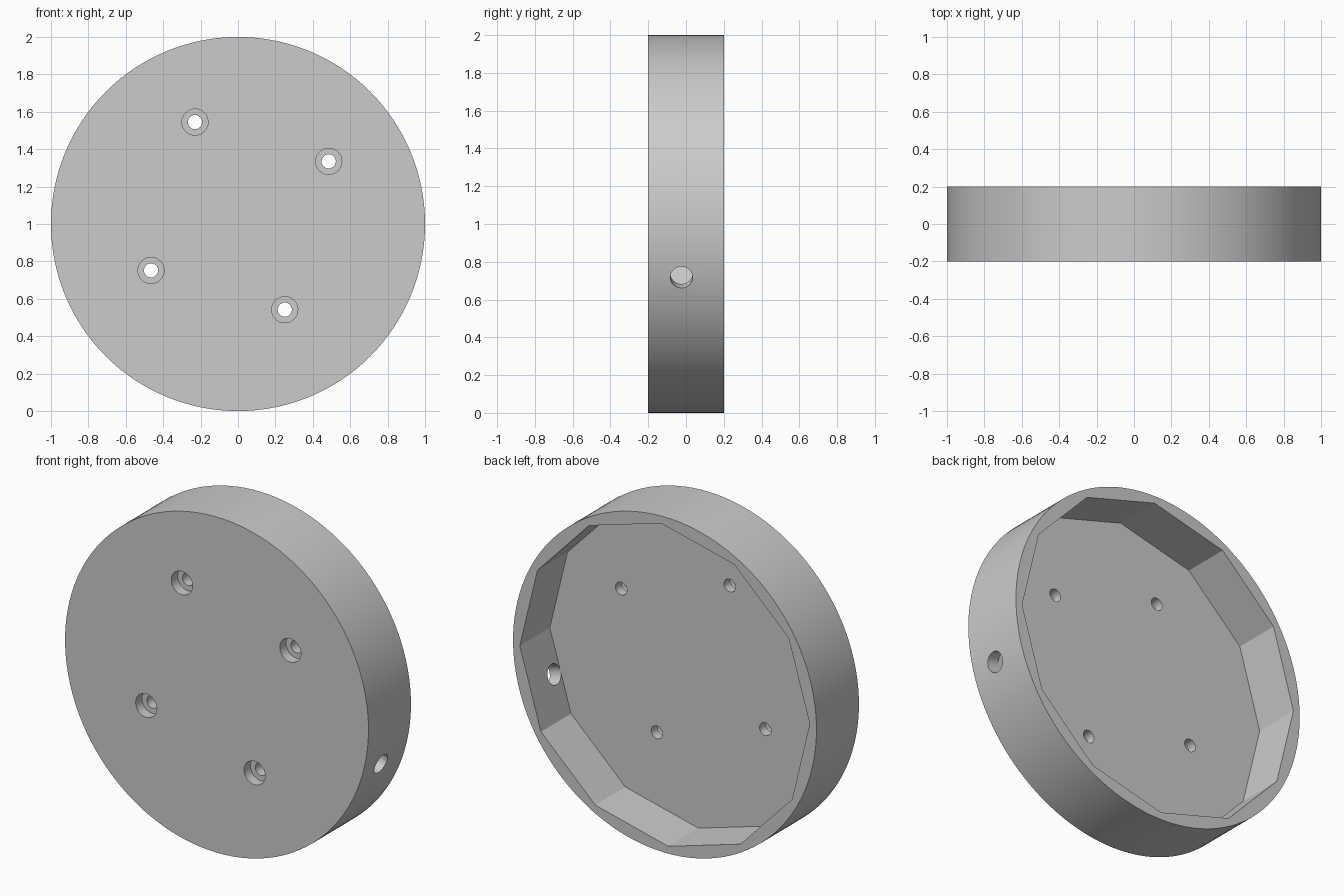
import bpy
from math import radians, pi, sin, cos
from mathutils import Matrix

cube = bpy.data.objects.get("Cube")
if cube:
    bpy.data.objects.remove(cube, do_unlink=True)

FRONT, BACK, FLOOR = -0.2, 0.2, -0.083
TILT = radians(-16.4)      # turn of the whole bolt pattern about the disc axis
CENTRE_Z = 1.0


def disc_along_y(name, x, z, radius, y0, y1, sides, turn=0.0):
    """Cylinder along y from y0 to y1; its first corner lies at angle turn."""
    bpy.ops.mesh.primitive_cylinder_add(vertices=sides, radius=radius, depth=y1 - y0)
    ob = bpy.context.object
    ob.name = name
    # Put a corner on the x axis, stand the axis along y, then turn about it
    ob.data.transform(Matrix.Rotation(-turn, 4, 'Y') @ Matrix.Rotation(pi / 2, 4, 'X')
                      @ Matrix.Rotation(pi / 2, 4, 'Z'))
    ob.location = (x, (y0 + y1) / 2, z)
    return ob


def cut(target, cutter):
    cutter.hide_render = True
    mod = target.modifiers.new("cut", 'BOOLEAN')
    mod.operation, mod.solver, mod.object = 'DIFFERENCE', 'EXACT', cutter
    bpy.context.view_layer.objects.active = target
    bpy.ops.object.modifier_apply(modifier=mod.name)
    bpy.data.objects.remove(cutter, do_unlink=True)


# Round housing
housing = disc_along_y("round_housing", 0, CENTRE_Z, 1.0, FRONT, BACK, 128)

# Twelve-sided pocket open to the back
cut(housing, disc_along_y("pocket_cutter", 0, CENTRE_Z, 0.956, FLOOR, BACK + 0.1,
                          12, TILT + radians(15)))

# Four counterbored screw holes
for x, z in [(-0.23, 1.545), (0.485, 1.335), (-0.465, 0.752), (0.25, 0.542)]:
    cut(housing, disc_along_y("counterbore_cutter", x, z, 0.07, FRONT - 0.1, FRONT + 0.06, 32))
    cut(housing, disc_along_y("screw_hole_cutter", x, z, 0.038, FRONT - 0.1, FLOOR + 0.1, 32))

# Cable hole through the rim, square to one flat of the pocket
bpy.ops.mesh.primitive_cylinder_add(vertices=32, radius=0.059, depth=0.3)
cable = bpy.context.object
cable.rotation_euler = (0, pi / 2 - TILT, 0)
cable.location = (0.97 * cos(TILT), -0.024, CENTRE_Z + 0.97 * sin(TILT))
cut(housing, cable)

# Single grey material
grey = bpy.data.materials.new("plain_grey")
grey.use_nodes = True
colour = (0.6, 0.6, 0.6, 1.0)
grey.diffuse_color = colour
grey.node_tree.nodes["Principled BSDF"].inputs["Base Color"].default_value = colour
housing.data.materials.clear()
housing.data.materials.append(grey)

# Smooth curved walls, crisp edges
bpy.ops.object.select_all(action='DESELECT')
housing.select_set(True)
bpy.context.view_layer.objects.active = housing
bpy.ops.object.shade_smooth_by_angle(angle=radians(25))
